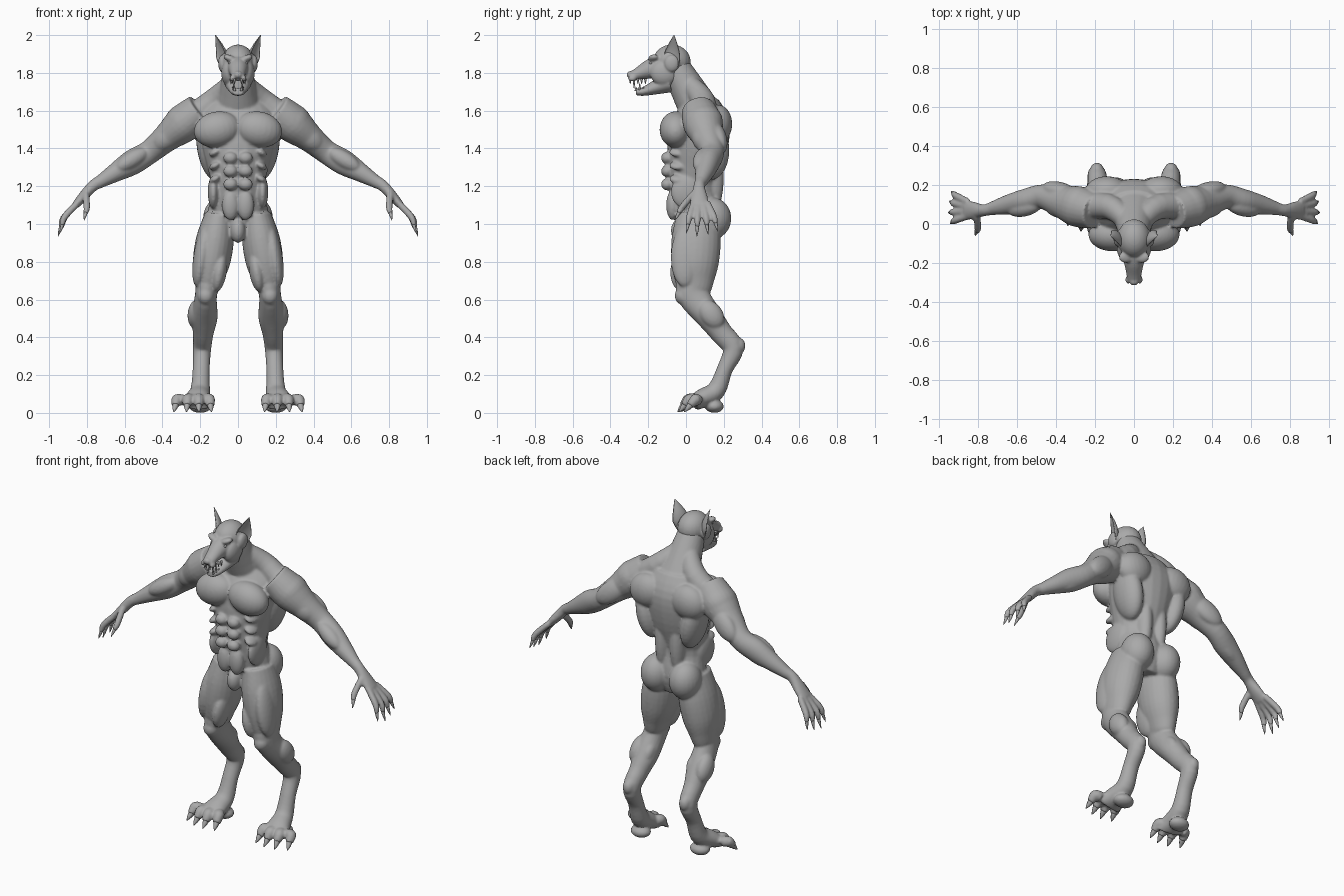
import bpy
import bmesh
from math import sin, cos, pi
from mathutils import Vector, Matrix

cube = bpy.data.objects.get("Cube")
if cube:
    bpy.data.objects.remove(cube, do_unlink=True)

hide = bpy.data.materials.new("grey_hide")
hide.use_nodes = True
grey = (.4, .4, .4, 1)
hide.diffuse_color = grey
hide.node_tree.nodes["Principled BSDF"].inputs["Base Color"].default_value = grey


def at(x, y, z):
    return Vector((x, y, z))


def mid(y, z):
    """A point on the middle plane of the body."""
    return at(0, y, z)


OUT, BACK, UP = Vector.Fill(3, 0), Vector.Fill(3, 0), Vector.Fill(3, 0)
OUT.x = BACK.y = UP.z = 1
FRONT, INWARD, DOWN = -BACK, -OUT, -UP


def smooth_path(rings, steps):
    """Catmull-Rom interpolation of rings given as (centre, width, optional depth)."""
    keys = [(*ring[0], ring[1], ring[-1]) for ring in rings]
    padded = [keys[0], *keys, keys[-1]]
    path = []
    for before, start, end, after in zip(padded, padded[1:], padded[2:], padded[3:]):
        for step in range(steps):
            t = step / steps
            path.append([q + t / 2 * (r - p + t * (2 * p - 5 * q + 4 * r - s + t * (3 * (q - r) + s - p)))
                         for p, q, r, s in zip(before, start, end, after)])
    return path + [keys[-1]]


def loft(bm, rings, across=OUT, segments=24, steps=4, cupped=False):
    """Skin elliptical rings set square to their path; cupped hollows one side."""
    path = smooth_path(rings, steps)
    centres = [Vector(ring[:3]) for ring in path]
    loops = []
    for i, (x, y, z, width, depth) in enumerate(path):
        tangent = (centres[min(i + 1, len(path) - 1)] - centres[max(i - 1, 0)]).normalized()
        u = (across - tangent * across.dot(tangent)).normalized()
        v = tangent.cross(u)
        loop = []
        for k in range(segments):
            angle = 2 * pi * k / segments
            rise = sin(angle)
            if cupped and rise > 0:
                rise /= -2
            loop.append(bm.verts.new(centres[i] + u * width * cos(angle) + v * depth * rise))
        loops.append(loop)
    for low, high in zip(loops, loops[1:]):
        for k in range(segments):
            bm.faces.new((low[k - 1], low[k], high[k], high[k - 1]))
    bm.faces.new(loops[0][::-1])
    bm.faces.new(loops[-1])


def muscle(bm, centre, width, depth, length, along=UP):
    """Ellipsoid whose length follows a direction and whose depth faces front and back."""
    axis = along.normalized()
    side = BACK.cross(axis).normalized()
    frame = Matrix((side, axis.cross(side), axis)).transposed().to_4x4()
    matrix = Matrix.Translation(centre) @ frame @ Matrix.Diagonal((width, depth, length, 1))
    bmesh.ops.create_uvsphere(bm, u_segments=24, v_segments=16, radius=1, matrix=matrix)


def spike(bm, base, tip, radius, across=OUT):
    loft(bm, [(base, radius), (base.lerp(tip, .5), radius * .7), (tip, radius * .1)], across, 8, 2)


def digit(bm, claws, root, joint, tip, radius, across):
    """Toe or finger ending in a claw."""
    nail = joint.lerp(tip, .5)
    loft(bm, [(root, radius), (joint, radius), (nail, radius * .7)], across, 12)
    spike(claws, joint.lerp(tip, .4), tip, radius * .6, across)


def finish(name, bm, voxel=None):
    """Mirror one half to the other side, fuse the volumes and shade smooth."""
    bmesh.ops.recalc_face_normals(bm, faces=bm.faces)
    for face in bm.faces:
        face.smooth = True
    mesh = bpy.data.meshes.new(name)
    bm.to_mesh(mesh)
    bm.free()
    mesh.materials.append(hide)
    obj = bpy.data.objects.new(name, mesh)
    bpy.context.collection.objects.link(obj)
    mirror = obj.modifiers.new("other_side", 'MIRROR')
    mirror.use_mirror_merge = False
    if voxel:
        fuse = obj.modifiers.new("fuse", 'REMESH')
        fuse.mode = 'VOXEL'
        fuse.voxel_size = voxel
        fuse.use_smooth_shade = True
        soften = obj.modifiers.new("soften", 'SMOOTH')
        soften.factor = .5
        soften.iterations = 4


# Joints of the left side
shoulder, elbow = at(.29, .09, 1.53), at(.47, .14, 1.38)
wrist, palm = at(.77, .07, 1.2), at(.86, .07, 1.1)
hip, knee, hock = at(.1, .06, 1.05), at(.17, .04, .62), at(.19, .25, .34)
ankle, ball = at(.2, .16, .12), at(.22, .04, .05)
upper_arm, forearm, thigh, shin = elbow - shoulder, wrist - elbow, knee - hip, hock - knee

# Torso, neck and shoulder slope
body = bmesh.new()
loft(body, [(mid(.06, .95), .1), (mid(.07, 1.04), .16, .12), (mid(.04, 1.2), .14, .13),
            (mid(.06, 1.4), .19, .16), (mid(.08, 1.55), .21, .15), (mid(.08, 1.66), .14, .09)])
loft(body, [(mid(.09, 1.57), .16, .11), (mid(.04, 1.66), .11, .1), (mid(-.06, 1.84), .075)])
loft(body, [(at(.04, .02, 1.74), .05), (at(.13, .09, 1.65), .065), (shoulder, .07)], BACK)

# Torso muscles: chest, shoulder blade, flank, spine, waist, belly, buttock, groin
muscle(body, at(.11, -.055, 1.5), .125, .085, .095, UP + OUT * .2)
muscle(body, at(.14, .17, 1.53), .11, .075, .1, UP + OUT * .3)
muscle(body, at(.15, .13, 1.39), .065, .1, .16, UP + OUT * .2)
muscle(body, at(.05, .14, 1.25), .045, .06, .2)
muscle(body, at(.13, 0, 1.17), .03, .08, .09)
muscle(body, at(.04, -.07, 1.1), .045, .035, .08)
muscle(body, at(.095, .14, 1.03), .09, .1, .11)
muscle(body, mid(-.03, .965), .04, .05, .065)
for row in range(3):
    pack = at(.04, -.1, 1.21 + .07 * row)
    muscle(body, pack, .038, .032, .032)
    muscle(body, pack + at(.08, .06, .03), .02, .05, .035, OUT + DOWN * .6)

# Arm down to the palm
loft(body, [(shoulder - upper_arm / 2, .09), (shoulder, .105, .1), (shoulder + upper_arm / 2, .08, .075),
            (elbow, .063), (elbow.lerp(wrist, .3), .06, .067), (elbow.lerp(wrist, .6), .05),
            (elbow.lerp(wrist, .85), .035), (wrist, .03), (wrist.lerp(palm, .6), .045, .026),
            (palm, .05, .02)], BACK)
muscle(body, shoulder + UP * .01, .095, .105, .105, upper_arm)
middle_arm = shoulder.lerp(elbow, .5)
muscle(body, middle_arm + FRONT * .035, .058, .05, .09, upper_arm)
muscle(body, middle_arm + BACK * .055, .062, .045, .11, upper_arm)
middle_arm = elbow.lerp(wrist, .3)
muscle(body, middle_arm + FRONT * .035 + UP * .015, .045, .045, .1, forearm)
muscle(body, middle_arm + BACK * .015 + DOWN * .02, .045, .035, .11, forearm)

# Fingers fan out from the palm, with an opposed thumb
claws = bmesh.new()
for finger in range(4):
    fan = finger - 1.2
    reach = 1 - abs(fan) * .1
    knuckle = palm + BACK * fan * .024
    joint = knuckle + at(.065, fan * .022, -.07) * reach
    tip = joint + at(.03, fan * .016, -.1) * reach
    digit(body, claws, knuckle - at(.01, 0, -.01), joint, tip, .018, BACK)
digit(body, claws, wrist.lerp(palm, .4) + FRONT * .03, at(.8, -.02, 1.09), at(.815, -.06, 1.02), .018, BACK)

# Leg: thigh, knee, shin, raised hock and foot
loft(body, [(hip, .075, .11), (hip.lerp(knee, .3), .1, .13), (hip.lerp(knee, .6), .098, .125),
            (hip.lerp(knee, .85), .07, .1), (knee, .058, .085), (knee.lerp(hock, .4), .07),
            (knee.lerp(hock, .7), .055, .06), (hock, .048, .055), (hock.lerp(ankle, .5), .045, .042),
            (ankle, .052, .05), (ankle.lerp(ball, .6), .068, .05), (ball, .085, .04)])
middle_thigh = hip.lerp(knee, .5)
muscle(body, middle_thigh + at(.055, -.05, 0), .045, .08, .17, thigh)
muscle(body, middle_thigh + BACK * .05, .065, .075, .17, thigh)
muscle(body, hip.lerp(knee, .7) + at(-.05, -.06, 0), .04, .07, .11, thigh)
muscle(body, knee + FRONT * .05, .045, .05, .05)
calf = knee.lerp(hock, .35)
muscle(body, calf + OUT * .045 + BACK * .02, .045, .06, .085, shin)
muscle(body, calf + INWARD * .03 + BACK * .02, .035, .05, .07, shin)
muscle(body, hock + at(0, .025, .015), .035, .04, .045)
muscle(body, at(.2, .15, .035), .06, .05, .035)

# Toes in an arc
for toe in range(4):
    spread = toe / 3 - .4
    tip = ball + at(spread * .2, spread * spread * .1 - .085, -.045)
    joint = ball + at(spread * .17, tip.y - ball.y + .06, .022)
    digit(body, claws, ball + at(spread * .12, .02, .015), joint, tip, .031, OUT)
finish("body", body, .0075)
finish("claws", claws)

# Head: skull, cheek, brow, ear root, muzzle, lower jaw, nose and lip
head = bmesh.new()
muscle(head, mid(-.075, 1.86), .085, .1, .09)
muscle(head, at(.047, -.115, 1.8), .042, .075, .07)
muscle(head, at(.04, -.17, 1.875), .018, .03, .04, OUT + UP * .4)
muscle(head, at(.085, -.075, 1.85), .02, .04, .045)
loft(head, [(mid(-.11, 1.84), .07), (mid(-.19, 1.82), .053), (mid(-.25, 1.797), .04, .034),
            (mid(-.295, 1.778), .034, .024)])
loft(head, [(mid(-.09, 1.75), .075, .055), (mid(-.17, 1.72), .056, .036), (mid(-.23, 1.7), .04, .022),
            (mid(-.265, 1.7), .028, .018)])
muscle(head, mid(-.295, 1.79), .024, .02, .02)
muscle(head, at(.03, -.285, 1.77), .014, .022, .016)
finish("head", head, .006)

# Eyes
eyes = bmesh.new()
muscle(eyes, at(.04, -.186, 1.85), .008, .01, .013, OUT + UP * .3)
finish("eyes", eyes)

# Teeth: a fang and smaller teeth along both lips
teeth = bmesh.new()
for row in range(5):
    length = .055 if row == 1 else .03
    upper = at(.018, -.295, 1.77) + at(.005, .02, 0) * row
    lower = upper + at(0, .03, -.065)
    spike(teeth, upper, upper + DOWN * length, .007)
    spike(teeth, lower, lower + UP * length * .8, .007)
finish("teeth", teeth)

# Ears: tall cupped shells opening forwards and outwards
ears = bmesh.new()
loft(ears, [(at(.08, -.07, 1.83), .03, .02), (at(.09, -.075, 1.88), .048, .032),
            (at(.1, -.07, 1.93), .036, .025), (at(.12, -.063, 2), .002)], FRONT + INWARD * .6, cupped=True)
finish("ears", ears)
